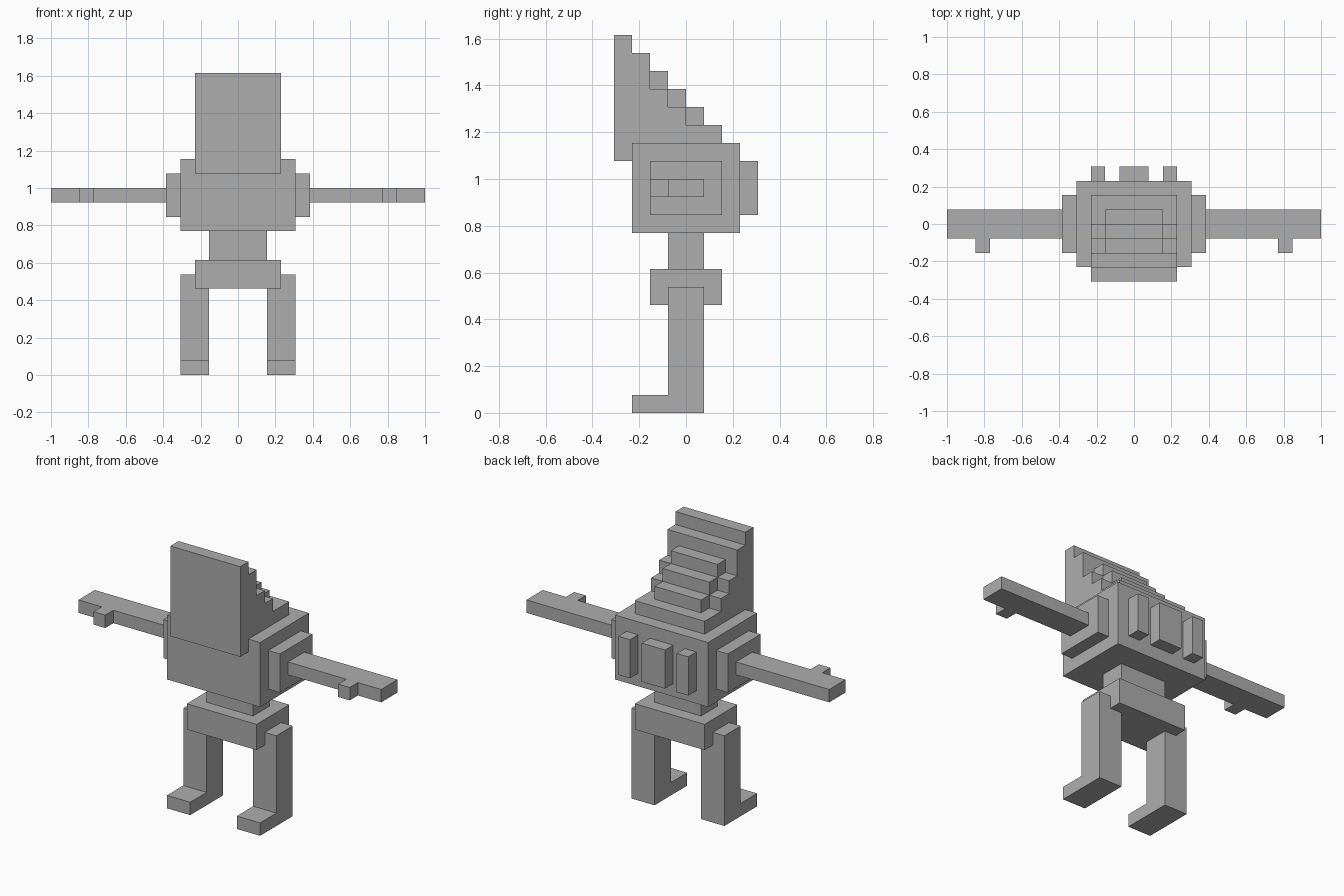
import bpy
import bmesh
from mathutils import Vector

U = 1 / 13  # one block

cube = bpy.data.objects.get("Cube")
if cube:
    bpy.data.objects.remove(cube, do_unlink=True)

grey = bpy.data.materials.new("plain_grey")
grey.use_nodes = True
grey.diffuse_color = (0.42, 0.42, 0.42, 1)
grey.node_tree.nodes["Principled BSDF"].inputs["Base Color"].default_value = grey.diffuse_color


def prism(name, points, push):
    """Extrude a flat outline, given in blocks, along push."""
    bm = bmesh.new()
    face = bm.faces.new([bm.verts.new(Vector(p) * U) for p in points])
    out = bmesh.ops.extrude_face_region(bm, geom=[face])
    verts = [g for g in out["geom"] if isinstance(g, bmesh.types.BMVert)]
    bmesh.ops.translate(bm, verts=verts, vec=Vector(push) * U)
    bmesh.ops.recalc_face_normals(bm, faces=bm.faces)
    mesh = bpy.data.meshes.new(name)
    bm.to_mesh(mesh)
    bm.free()
    mesh.materials.append(grey)
    obj = bpy.data.objects.new(name, mesh)
    bpy.context.collection.objects.link(obj)
    return obj


def side_profile(name, x0, x1, yz):
    return prism(name, [(x0, y, z) for y, z in yz], (x1 - x0, 0, 0))


def box(name, x, y, z):
    return side_profile(name, x[0], x[1],
                        [(y[0], z[0]), (y[1], z[0]), (y[1], z[1]), (y[0], z[1])])


# Body core
box("torso", (-4, 4), (-3, 3), (10, 15))
box("waist", (-2, 2), (-1, 1), (8, 10))
box("pelvis", (-3, 3), (-2, 2), (6, 8))

# Tall face plate with the stepped slope behind it
tops = [(-4, 21), (-3, 20), (-2, 18), (-1, 17), (0, 16)]
ends = [-3, -2, -1, 0, 2]
outline = [(-4, 14)]
for (y, z), end in zip(tops, ends):
    outline += [(y, z), (end, z)]
outline += [(2, 15), (-3, 15), (-3, 14)]
side_profile("stepped_head", -3, 3, outline)

# Narrow raised blocks on the slope
for i in range(3):
    box(f"head_ridge_{i + 1}", (-2, 2), (i - 2, i - 1), (18 - i, 19 - i))

# Back plates
box("back_plate_centre", (-1, 1), (3, 4), (11, 14))

# Paired parts
for side, s in (("left", 1), ("right", -1)):
    box(f"back_plate_{side}", (2 * s, 3 * s), (3, 4), (11, 14))
    box(f"shoulder_{side}", (4 * s, 5 * s), (-2, 2), (11, 14))
    arm = [(5, 1), (13, 1), (13, -1), (11, -1), (11, -2), (10, -2), (10, -1), (5, -1)]
    prism(f"arm_{side}", [(x * s, y, 12) for x, y in arm], (0, 0, 1))
    side_profile(f"leg_{side}", 2 * s, 4 * s,
                 [(-3, 0), (1, 0), (1, 7), (-1, 7), (-1, 1), (-3, 1)])
